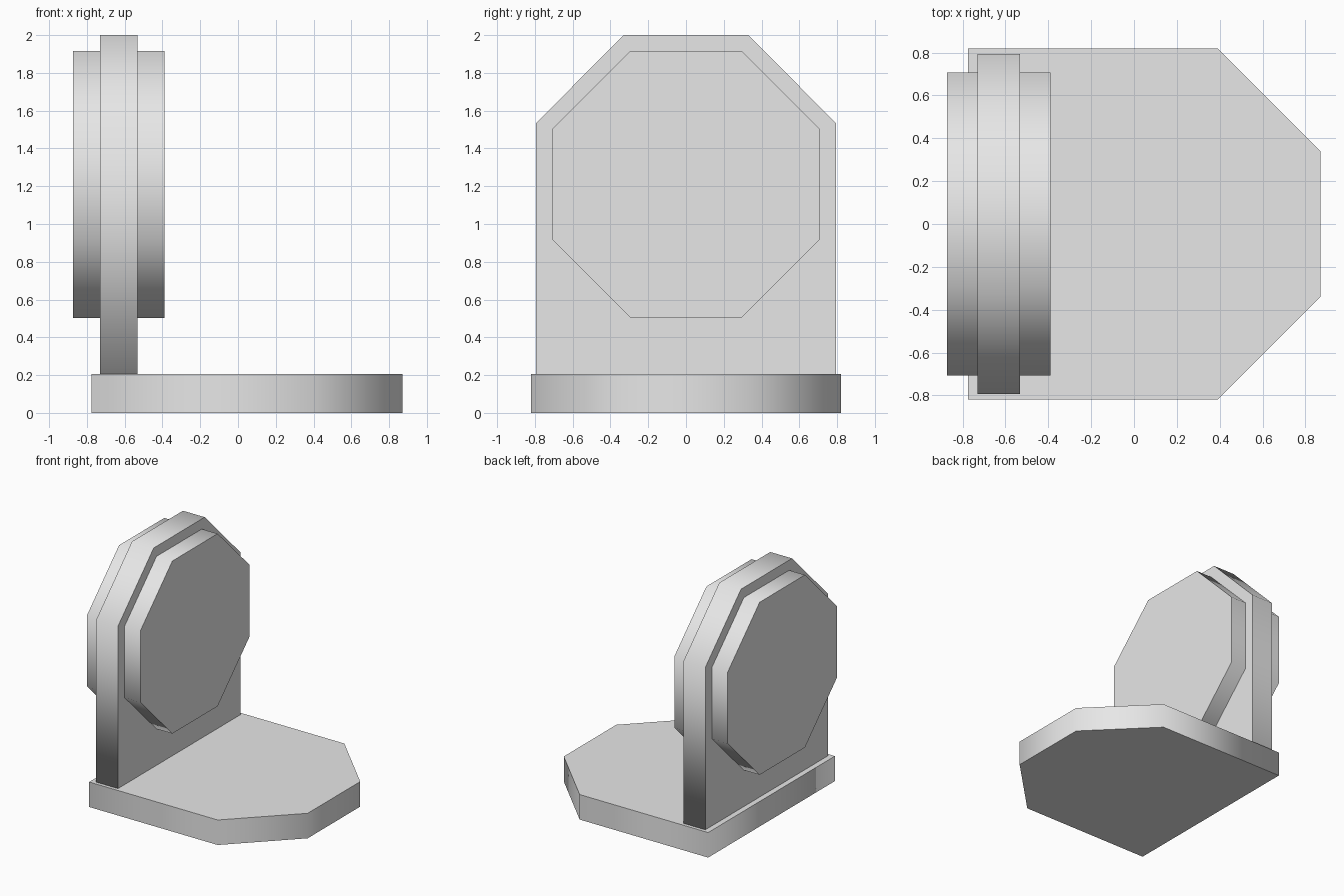
import bpy
import bmesh
from mathutils import Vector

cube = bpy.data.objects.get("Cube")
if cube:
    bpy.data.objects.remove(cube, do_unlink=True)

grey = bpy.data.materials.new("plain grey")
grey.use_nodes = True
grey.diffuse_color = (0.8, 0.8, 0.8, 1)
grey.node_tree.nodes["Principled BSDF"].inputs["Base Color"].default_value = (0.8, 0.8, 0.8, 1)


def prism(name, points, extrusion):
    """Extrude a closed outline into a slab with a smooth rim and flat caps."""
    bm = bmesh.new()
    cap = bm.faces.new([bm.verts.new(p) for p in points])
    rim_edges = list(cap.edges)
    result = bmesh.ops.extrude_face_region(bm, geom=[cap], use_keep_orig=True)
    top = [v for v in result["geom"] if isinstance(v, bmesh.types.BMVert)]
    bmesh.ops.translate(bm, verts=top, vec=extrusion)
    bmesh.ops.recalc_face_normals(bm, faces=bm.faces[:])
    direction = Vector(extrusion).normalized()
    for face in bm.faces:
        face.smooth = abs(face.normal.dot(direction)) < 0.5
    for edge in bm.edges:
        edge.smooth = all(f.smooth for f in edge.link_faces)
    mesh = bpy.data.meshes.new(name)
    bm.to_mesh(mesh)
    bm.free()
    mesh.materials.append(grey)
    obj = bpy.data.objects.new(name, mesh)
    bpy.context.collection.objects.link(obj)
    return obj


def mirrored(half):
    """Complete a half outline by reflecting its first coordinate."""
    return half + [(-a, b) for a, b in reversed(half)]


# Base slab: square at the back, chamfered at the far end
base = mirrored([(0.82, -0.775), (0.82, 0.39), (0.34, 0.87)])
prism("base", [(x, y, 0) for y, x in base], (0, 0, 0.205))

# Upright plate with chamfered top corners
upright = mirrored([(0.793, 0.205), (0.793, 1.535), (0.33, 2.0)])
prism("upright_plate", [(-0.73, y, z) for y, z in upright], (0.197, 0, 0))

# Octagonal drum passing through the plate
drum = mirrored([(0.293, 0.503), (0.707, 0.917), (0.707, 1.503), (0.293, 1.917)])
prism("octagonal_drum", [(-0.873, y, z) for y, z in drum], (0.483, 0, 0))
